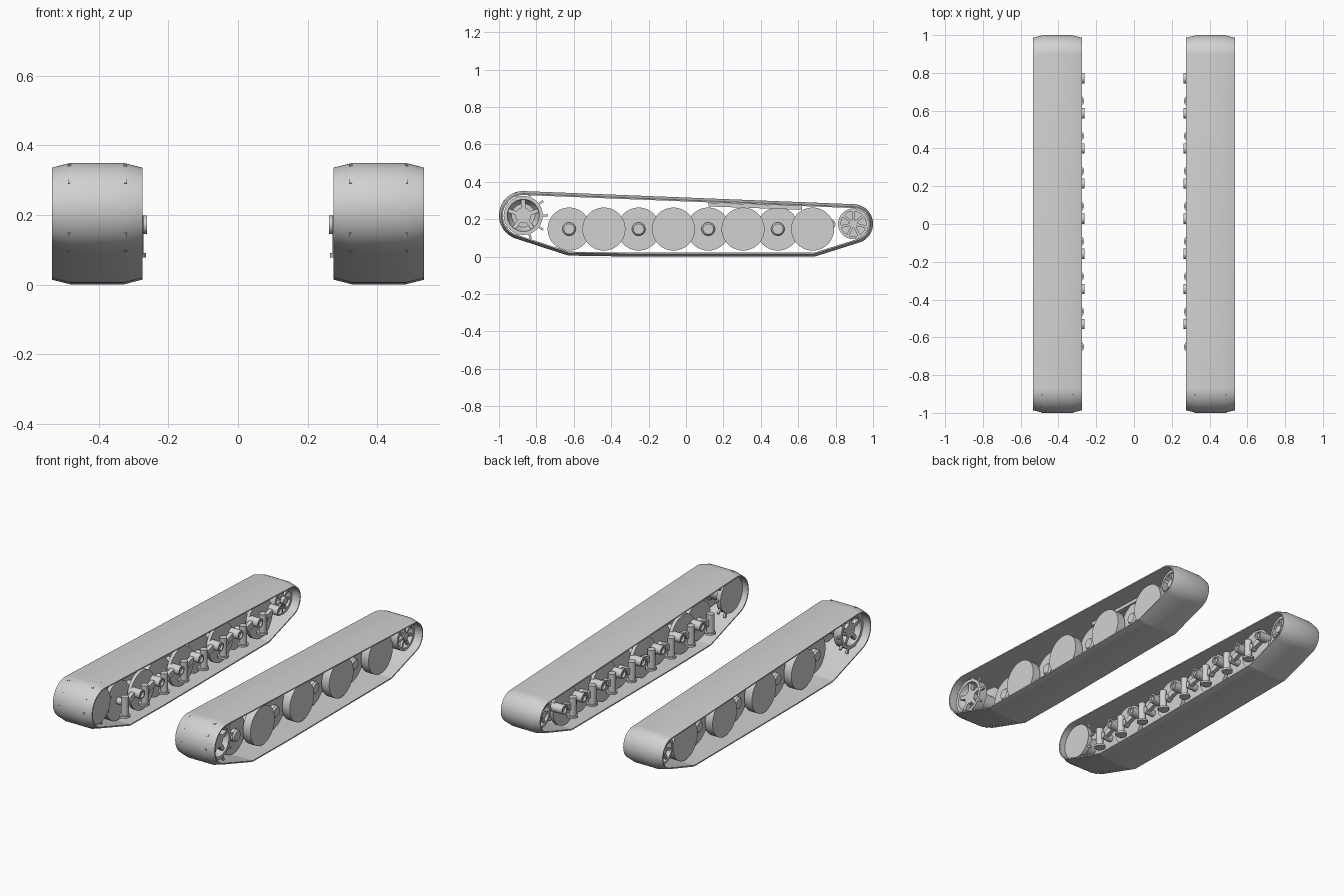
import bpy, bmesh, math
from mathutils import Vector, Matrix

cube = bpy.data.objects.get("Cube")
if cube:
    bpy.data.objects.remove(cube)

grey = bpy.data.materials.new("plain_grey")
grey.use_nodes = True
grey.diffuse_color = (0.64, 0.64, 0.64, 1)
grey.node_tree.nodes["Principled BSDF"].inputs["Base Color"].default_value = (0.64, 0.64, 0.64, 1)
parts = []


def finish(name, bm):
    """Turn a bmesh of the left side into an object mirrored to the right side."""
    bmesh.ops.recalc_face_normals(bm, faces=bm.faces)
    mesh = bpy.data.meshes.new(name)
    bm.to_mesh(mesh)
    bm.free()
    mesh.materials.append(grey)
    ob = bpy.data.objects.new(name, mesh)
    bpy.context.collection.objects.link(ob)
    ob.modifiers.new("other_side", 'MIRROR').use_axis[0] = True
    parts.append(ob)


def lathe(bm, profile, y, z, segs=40, closed=False):
    """Spin (x, radius) points around an axle along x."""
    rings = [[bm.verts.new((x, y + r * math.cos(a), z + r * math.sin(a)))
              for a in (math.tau * i / segs for i in range(segs))] for x, r in profile]
    pairs = list(zip(rings, rings[1:]))
    if closed:
        pairs.append((rings[-1], rings[0]))
    for a, b in pairs:
        for i in range(segs):
            j = (i + 1) % segs
            bm.faces.new((a[i], a[j], b[j], b[i]))
    if not closed:
        bm.faces.new(rings[0])
        bm.faces.new(rings[-1])


def disc(bm, x0, x1, r, y, z, segs=40):
    lathe(bm, [(x0, r), (x1, r)], y, z, segs)


def post(bm, x, y, z0, z1, r):
    bmesh.ops.create_cone(bm, cap_ends=True, segments=20, radius1=r, radius2=r, depth=z1 - z0,
                          matrix=Matrix.Translation((x, y, (z0 + z1) / 2)))


def bar(bm, x0, x1, start, end, width):
    """Box running between two (y, z) points."""
    a, b = Vector(start), Vector(end)
    d = b - a
    mid = (a + b) / 2
    mat = (Matrix.Translation(((x0 + x1) / 2, mid.x, mid.y))
           @ Matrix.Rotation(math.atan2(d.y, d.x), 4, 'X')
           @ Matrix.Diagonal((x1 - x0, d.length, width, 1)))
    bmesh.ops.create_cube(bm, size=1, matrix=mat)


def spokes(bm, x0, x1, y, z, r0, r1, count, width, phase=0):
    for i in range(count):
        a = phase + math.tau * i / count
        c, s = math.cos(a), math.sin(a)
        bar(bm, x0, x1, (y + r0 * c, z + r0 * s), (y + r1 * c, z + r1 * s), width)


def cross(a, b, c):
    return (b[0] - a[0]) * (c[1] - a[1]) - (b[1] - a[1]) * (c[0] - a[0])


def hull(points):
    """Counterclockwise convex outline."""
    def half(pts):
        out = []
        for p in pts:
            while len(out) > 1 and cross(out[-2], out[-1], p) <= 1e-9:
                out.pop()
            out.append(p)
        return out[:-1]
    pts = sorted(set(points))
    return half(pts) + half(pts[::-1])


DRIVE_Y, DRIVE_Z = -0.87, 0.22
IDLER_Y, IDLER_Z = 0.895, 0.175
WHEEL_Z, WHEEL_R = 0.147, 0.115

# Track band: outline stretched around the end wheels and the ground run
circles = [(DRIVE_Y, DRIVE_Z, 0.13), (IDLER_Y, IDLER_Z, 0.105),
           (-0.62, 0.065, 0.06), (-0.3, 0.06, 0.06), (0.68, 0.06, 0.06)]


def outline(inset):
    """Band path pulled in; each sample keeps its place so rows match."""
    pts = {}
    for y, z, r in circles:
        for i in range(64):
            a = math.tau * i / 64
            c, s = math.cos(a), math.sin(a)
            pts[(y + r * c, z + r * s)] = (y + (r - inset) * c, z + (r - inset) * s)
    return [pts[p] for p in hull(list(pts))]


bm = bmesh.new()
section = [(0.275, 0.014), (0.33, 0), (0.48, 0), (0.535, 0.014), (0.535, 0.021), (0.275, 0.021)]
rows = [[bm.verts.new((x, y, z)) for y, z in outline(inset)] for x, inset in section]
for a, b in zip(rows, rows[1:] + rows[:1]):
    for i in range(len(a)):
        j = (i + 1) % len(a)
        bm.faces.new((a[i], a[j], b[j], b[i]))
finish("track_band", bm)

# Interleaved road wheels and their suspension
for i in range(8):
    y = -0.625 + i * 0.186
    bm = bmesh.new()
    if i % 2:
        disc(bm, 0.42, 0.47, WHEEL_R, y, WHEEL_Z)
        disc(bm, 0.325, 0.345, WHEEL_R, y, WHEEL_Z)
        disc(bm, 0.34, 0.43, 0.033, y, WHEEL_Z, 24)
    else:
        disc(bm, 0.355, 0.405, WHEEL_R, y, WHEEL_Z)
        lathe(bm, [(0.4, 0.036), (0.425, 0.036), (0.435, 0.028)], y, WHEEL_Z, 24)
    finish(f"road_wheel_{i + 1}", bm)

    bm = bmesh.new()
    pivot = y + 0.095
    lathe(bm, [(0.262, 0.027), (0.34, 0.027), (0.34, 0.018), (0.262, 0.018)],
          pivot, 0.172, 24, closed=True)
    disc(bm, 0.275, 0.33, 0.02, pivot, 0.172, 24)
    bar(bm, 0.295, 0.318, (pivot, 0.172), (y, WHEEL_Z), 0.034)
    disc(bm, 0.29, 0.36, 0.02, y, WHEEL_Z, 20)
    post(bm, 0.293, y - 0.025, 0.085, 0.198, 0.021)
    post(bm, 0.295, y - 0.025, 0.078, 0.09, 0.031)
    finish(f"suspension_arm_{i + 1}", bm)

# Drive sprocket: solid inner plate, dished outer face, star spokes, two rows of teeth
bm = bmesh.new()
disc(bm, 0.308, 0.335, 0.104, DRIVE_Y, DRIVE_Z)
disc(bm, 0.33, 0.42, 0.05, DRIVE_Y, DRIVE_Z)
lathe(bm, [(0.44, 0.104), (0.49, 0.104), (0.49, 0.086), (0.46, 0.08),
           (0.42, 0.045), (0.41, 0.045)], DRIVE_Y, DRIVE_Z)
disc(bm, 0.42, 0.48, 0.042, DRIVE_Y, DRIVE_Z, 24)
spokes(bm, 0.455, 0.48, DRIVE_Y, DRIVE_Z, 0.03, 0.088, 5, 0.022, math.pi / 2)
for x in (0.325, 0.483):
    spokes(bm, x - 0.006, x + 0.006, DRIVE_Y, DRIVE_Z, 0.095, 0.131, 10, 0.012)
finish("drive_sprocket", bm)

# Rear idler: open spoked rim
bm = bmesh.new()
lathe(bm, [(0.325, 0.082), (0.485, 0.082), (0.485, 0.067), (0.325, 0.067)],
      IDLER_Y, IDLER_Z, closed=True)
disc(bm, 0.39, 0.41, 0.07, IDLER_Y, IDLER_Z)
disc(bm, 0.31, 0.487, 0.022, IDLER_Y, IDLER_Z, 24)
for x in (0.33, 0.465):
    spokes(bm, x, x + 0.015, IDLER_Y, IDLER_Z, 0.015, 0.07, 7, 0.014, math.pi / 2)
finish("rear_idler", bm)

# Return skid under the upper run
bm = bmesh.new()
bar(bm, 0.385, 0.415, (0.12, 0.278), (0.62, 0.26), 0.02)
finish("return_skid", bm)

# Smooth rounded surfaces, keep edges crisp
bpy.ops.object.select_all(action='DESELECT')
for ob in parts:
    ob.select_set(True)
bpy.context.view_layer.objects.active = parts[0]
bpy.ops.object.shade_smooth_by_angle(angle=math.radians(30))
